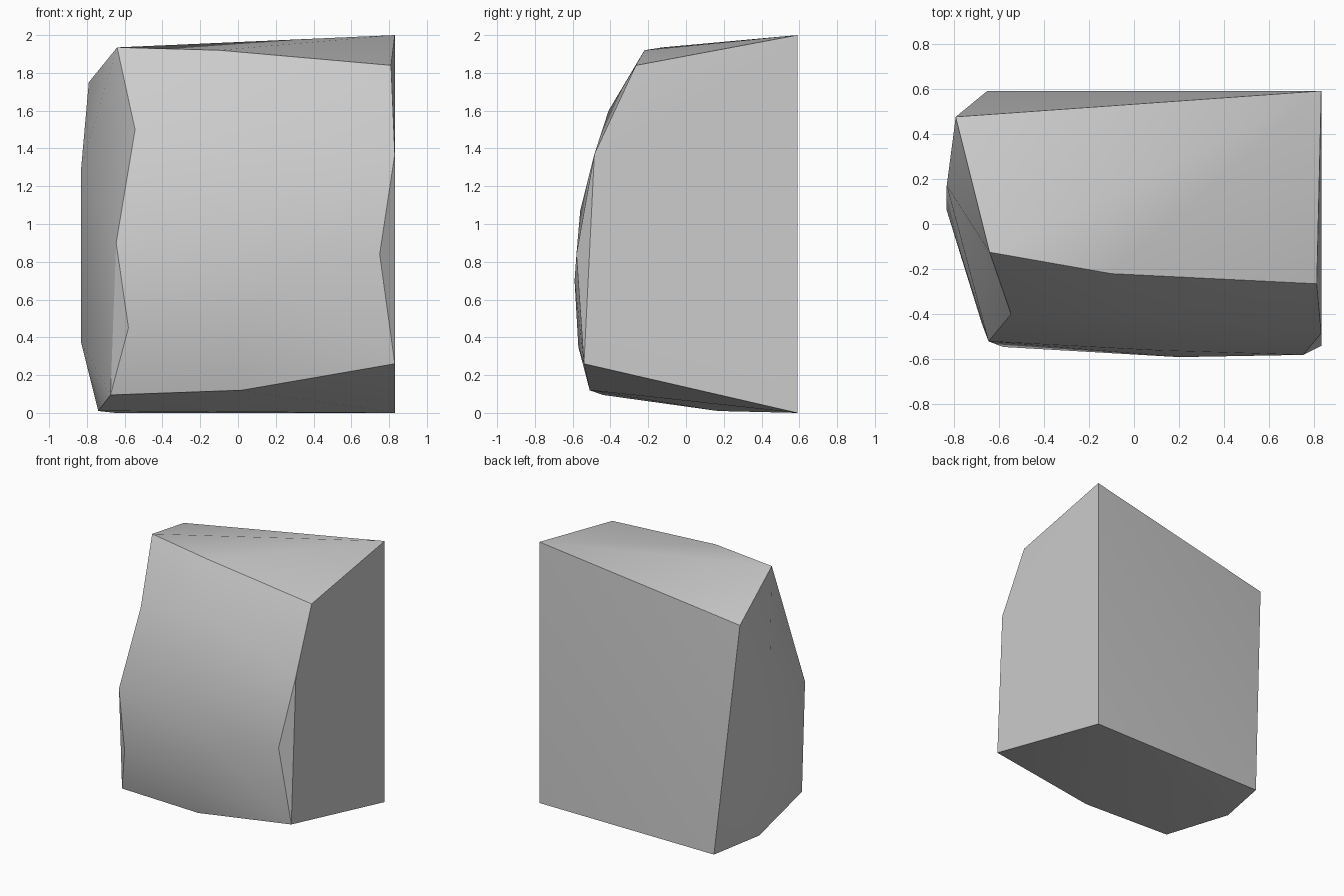
import bpy
import bmesh
import math
from mathutils import Vector

cube = bpy.data.objects.get("Cube")
if cube:
    bpy.data.objects.remove(cube, do_unlink=True)

# Grey stone material
stone = bpy.data.materials.new("grey_stone")
stone.use_nodes = True
grey = (0.6, 0.6, 0.6, 1)
stone.diffuse_color = grey
stone.node_tree.nodes["Principled BSDF"].inputs["Base Color"].default_value = grey

# Corners of the chunk, grouped by side
back = [(.83, .59, 2), (.83, .59, 0), (-.65, .59, 0), (-.79, .475, 1.75)]
top_rim = [(-.64, -.125, 1.935), (-.1, -.22, 1.92), (.81, -.265, 1.84)]
right_bulge = [(-.83, .17, 1.3), (-.83, .06, .37), (-.74, .17, .01)]
front_ridge = [(-.545, -.4, 1.5), (-.645, -.52, .9), (-.675, -.44, .095)]
left_rim = [(.83, -.485, 1.37), (.75, -.58, .84), (.83, -.54, .26)]
front_bulge = [(0, -.41, 1.6), (.1, -.56, 1.07), (.2, -.59, .7),
               (-.58, -.545, .45), (.02, -.57, .35), (.02, -.51, .12)]

# Wrap the corners in a hull
bm = bmesh.new()
for group in (back, top_rim, right_bulge, front_ridge, left_rim, front_bulge):
    for co in group:
        bm.verts.new(co)
bmesh.ops.convex_hull(bm, input=bm.verts[:])


# Turn the edge bridging the ridge, leaving a shallow dent beside it
def nearest(co):
    return min(bm.verts, key=lambda v: (v.co - Vector(co)).length)


bridge = bm.edges.get((nearest(top_rim[0]), nearest(front_ridge[1])))
if bridge:
    bmesh.utils.edge_rotate(bridge, True)
bmesh.ops.recalc_face_normals(bm, faces=bm.faces[:])

mesh = bpy.data.meshes.new("stone_chunk")
bm.to_mesh(mesh)
bm.free()
mesh.materials.append(stone)
chunk = bpy.data.objects.new("stone_chunk", mesh)
bpy.context.collection.objects.link(chunk)

# Smooth the gentle slopes, keep the hard breaks
bpy.ops.object.select_all(action='DESELECT')
chunk.select_set(True)
bpy.context.view_layer.objects.active = chunk
bpy.ops.object.shade_smooth_by_angle(angle=math.radians(30))
